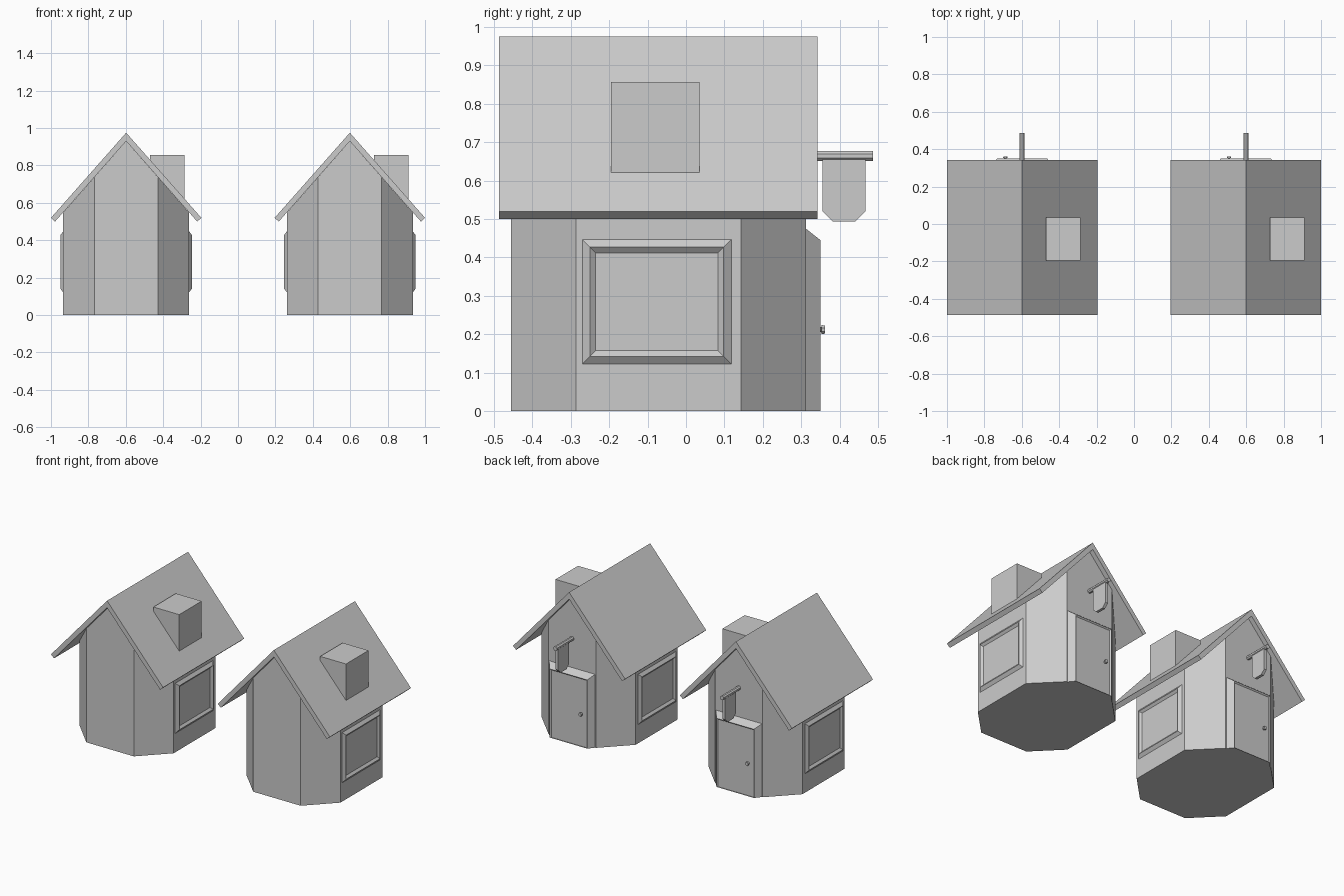
import bpy, bmesh, math
from mathutils import Vector

if "Cube" in bpy.data.objects:
    bpy.data.objects.remove(bpy.data.objects["Cube"])

CX = 0.598      # x offset of each cottage
CY = -0.072     # y centre of the walls


def make(name, verts, faces):
    bm = bmesh.new()
    vs = [bm.verts.new(v) for v in verts]
    for f in faces:
        bm.faces.new([vs[i] for i in f])
    bmesh.ops.recalc_face_normals(bm, faces=bm.faces)
    me = bpy.data.meshes.new(name)
    bm.to_mesh(me)
    bm.free()
    ob = bpy.data.objects.new(name, me)
    bpy.context.collection.objects.link(ob)
    return ob


def loft(name, rings):
    """Closed solid through rings with equal point counts."""
    n = len(rings[0])
    verts = [p for r in rings for p in r]
    faces = [tuple(range(n)), tuple(range(len(verts) - n, len(verts)))]
    for k in range(len(rings) - 1):
        for i in range(n):
            j = (i + 1) % n
            faces.append((k*n + i, k*n + j, k*n + n + j, k*n + n + i))
    return make(name, verts, faces)


def rect_x(x, y0, y1, z0, z1):
    return [(x, y0, z0), (x, y1, z0), (x, y1, z1), (x, y0, z1)]


def rect_y(cx, y, hw, z0, z1):
    return [(cx - hw, y, z0), (cx + hw, y, z0), (cx + hw, y, z1), (cx - hw, y, z1)]


def circle_y(cx, cz, y, r, n=8):
    return [(cx + r*math.cos(2*math.pi*(i + .5)/n), y, cz + r*math.sin(2*math.pi*(i + .5)/n))
            for i in range(n)]


def cottage(cx):
    # octagonal walls rising to the roof slope, with gable points
    a, b, c, d = 0.337, 0.17, 0.384, 0.215
    plan = [(0, -c), (b, -c), (a, -d), (a, d), (b, c),
            (0, c), (-b, c), (-a, d), (-a, -d), (-b, -c)]
    n = len(plan)
    verts = [(cx + x, CY + y, 0) for x, y in plan]
    verts += [(cx + x, CY + y, 0.93 - 1.135*abs(x)) for x, y in plan]
    faces = [tuple(range(n)), tuple(range(n, n + 6)), (n + 5, n + 6, n + 7, n + 8, n + 9, n)]
    faces += [(i, (i + 1) % n, n + (i + 1) % n, n + i) for i in range(n)]
    make("walls", verts, faces)

    # gable roof
    prof = [(-0.402, 0.52), (0, 0.975), (0.402, 0.52), (0.38, 0.5), (0, 0.93), (-0.38, 0.5)]
    rv = [(cx + x, y, z) for y in (-0.487, 0.343) for x, z in prof]
    rf = [(0, 1, 4, 5), (1, 2, 3, 4), (6, 7, 10, 11), (7, 8, 9, 10)]
    rf += [(i, (i + 1) % 6, 6 + (i + 1) % 6, 6 + i) for i in range(6)]
    make("roof", rv, rf)

    # chimney, sunk into the right roof slope
    foot = [(0.128, -0.195), (0.313, -0.195), (0.313, 0.035), (0.128, 0.035)]
    loft("chimney", [[(cx + x, y, 0.955 - 1.135*x) for x, y in foot],
                     [(cx + x, y, 0.857) for x, y in foot]])

    # windows with a bevelled frame on both sides
    for s in (-1, 1):
        rings = [(0.330, 0), (0.337, 0), (0.352, 0.02), (0.340, 0.035)]
        loft("window", [rect_x(cx + s*x, -0.27 + i, 0.118 - i, 0.122 + i, 0.447 - i)
                        for x, i in rings])

    # back door: sloped surround with a slightly recessed leaf
    loft("door", [rect_y(cx, 0.30, 0.165, 0, 0.475), rect_y(cx, 0.312, 0.165, 0, 0.475),
                  rect_y(cx, 0.35, 0.134, 0, 0.445), rect_y(cx, 0.342, 0.128, 0, 0.437)])
    loft("door_knob", [circle_y(cx - 0.09, 0.212, y, r)
                       for y, r in ((0.338, 0.007), (0.352, 0.007), (0.353, 0.013), (0.362, 0.011))])

    # hanging sign on a round bar
    loft("sign_bar", [circle_y(cx, 0.664, y, 0.014) for y in (0.305, 0.487)])
    sign = [(0.355, 0.66), (0.355, 0.52), (0.381, 0.494), (0.441, 0.494), (0.467, 0.52), (0.467, 0.66)]
    loft("sign_board", [[(cx + x, y, z) for y, z in sign] for x in (-0.009, 0.009)])


for side in (-1, 1):
    cottage(side*CX)
